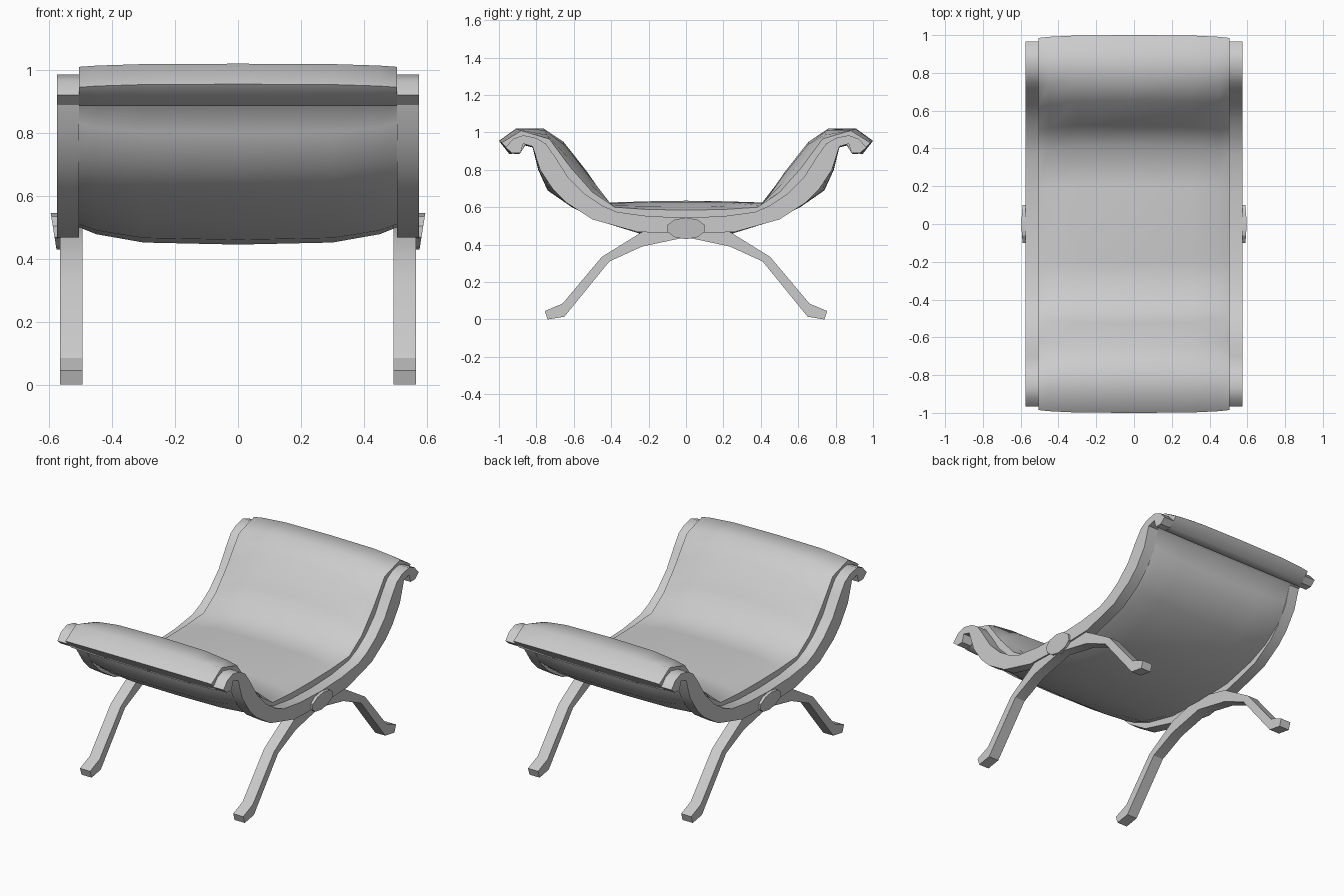
import bpy, bmesh, math

if "Cube" in bpy.data.objects:
    bpy.data.objects.remove(bpy.data.objects["Cube"])

grey = bpy.data.materials.new("light grey")
grey.use_nodes = True
colour = (0.6, 0.6, 0.6, 1)
grey.diffuse_color = colour
grey.node_tree.nodes["Principled BSDF"].inputs["Base Color"].default_value = colour


def full(half):
    """Close a half outline (starting and ending at y = 0) across y."""
    return half + [(-y, z) for y, z in reversed(half[1:-1])]


def loft(name, sections, smooth):
    """Skin a row of equal closed 3D outlines and cap both ends."""
    bm = bmesh.new()
    rings = [[bm.verts.new(p) for p in s] for s in sections]
    for a, b in zip(rings, rings[1:]):
        for i in range(len(a)):
            j = (i + 1) % len(a)
            bm.faces.new((a[i], a[j], b[j], b[i]))
    bm.faces.new(rings[0])
    bm.faces.new(rings[-1])
    bmesh.ops.recalc_face_normals(bm, faces=bm.faces)
    mesh = bpy.data.meshes.new(name)
    bm.to_mesh(mesh)
    bm.free()
    mesh.materials.append(grey)
    obj = bpy.data.objects.new(name, mesh)
    bpy.context.collection.objects.link(obj)
    bpy.ops.object.select_all(action="DESELECT")
    obj.select_set(True)
    bpy.context.view_layer.objects.active = obj
    bpy.ops.object.shade_smooth_by_angle(angle=math.radians(smooth))


def plank(name, outline, x0, x1, smooth):
    loft(name, [[(x, y, z) for y, z in outline] for x in (x0, x1)], smooth)


# Scrolled side rail and arched leg outlines
rail = full([(0, .545), (.2, .552), (.37, .575), (.45, .61), (.54, .67), (.63, .76),
             (.70, .87), (.75, .94), (.80, .97), (.87, .985), (.925, .965), (.965, .92),
             (.93, .89), (.885, .89), (.87, .94), (.82, .925), (.78, .80), (.71, .695),
             (.64, .625), (.5, .535), (.26, .468), (0, .46)])
leg = full([(0, .50), (.1, .50), (.24, .465), (.45, .335), (.66, .085), (.755, .045),
            (.74, 0), (.65, .015), (.41, .31), (.235, .39), (0, .44)])

for side, s in (("left", 1), ("right", -1)):
    plank(side + "_rail", rail, s * .505, s * .575, 40)
    plank(side + "_legs", leg, s * .495, s * .565, 25)
    # Tilted pivot cap where rail and legs meet
    ring = [(.105 * math.cos(a), .487 + .058 * math.sin(a))
            for a in (math.tau * (i + .5) / 10 for i in range(10))]
    loft(side + "_pivot_cap",
         [[(s * (x + (z - .43) * .16), y, z) for y, z in ring] for x in (.553, .577)], 25)

# Puffed seat pad: full outline in the middle, thinner outline at the sides
middle = full([(0, .635), (.2, .632), (.42, .625), (.525, .785), (.655, .95), (.76, 1.02),
               (.91, 1.02), (1, .955), (.945, .885), (.89, .885), (.86, .93), (.82, .92),
               (.79, .80), (.74, .69), (.61, .60), (.46, .525), (.25, .46), (0, .445)])
edge = full([(0, .585), (.2, .588), (.38, .60), (.50, .68), (.615, .81), (.73, .965),
             (.88, 1.01), (.985, .945), (.93, .885), (.885, .89), (.86, .935), (.82, .925),
             (.785, .83), (.735, .725), (.60, .62), (.46, .56), (.25, .51), (0, .50)])
puff = [(.505, 0), (.45, .4), (.3, .88), (0, 1)]
stations = [(-x, t) for x, t in puff] + [(x, t) for x, t in reversed(puff[:-1])]
loft("seat_pad",
     [[(x, a[0] + (b[0] - a[0]) * t, a[1] + (b[1] - a[1]) * t) for a, b in zip(edge, middle)]
      for x, t in stations], 62)
